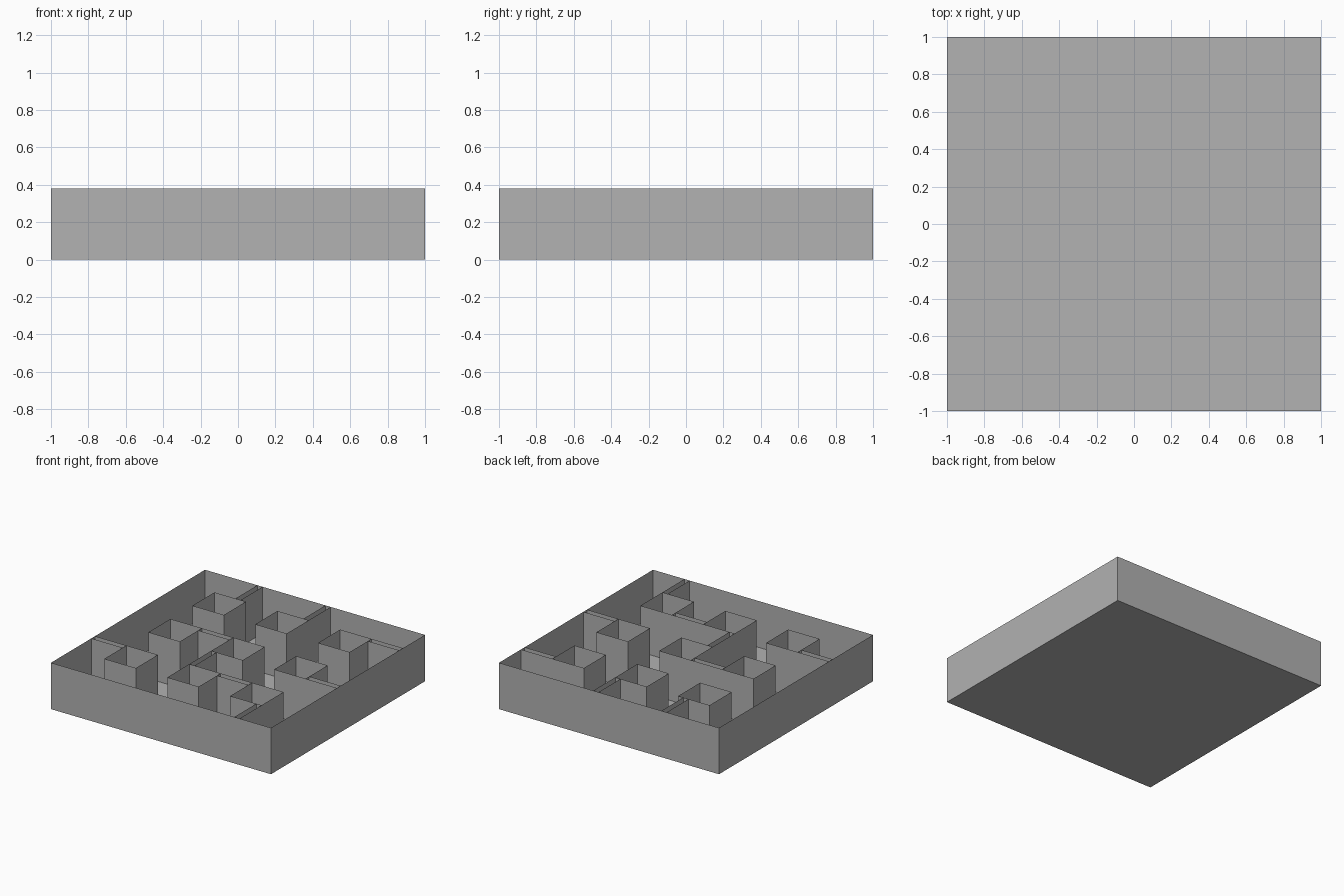
import bpy

if "Cube" in bpy.data.objects:
    bpy.data.objects.remove(bpy.data.objects["Cube"])

CELL = 2 / 7          # maze grid spacing
THICK = CELL / 6      # gap between the two sheets of a thin wall
HEIGHT = 0.381

grey = bpy.data.materials.new("plain_grey")
grey.diffuse_color = (0.445, 0.445, 0.445, 1)
grey.use_nodes = True
grey.node_tree.nodes["Principled BSDF"].inputs["Base Color"].default_value = grey.diffuse_color


def add_mesh(name, verts, faces):
    mesh = bpy.data.meshes.new(name)
    mesh.from_pydata(verts, [], faces)
    mesh.materials.append(grey)
    obj = bpy.data.objects.new(name, mesh)
    bpy.context.collection.objects.link(obj)
    return obj


def open_box(name, x0, x1, y0, y1, sides=(0, 1, 2, 3), floor=False):
    """Upright sheets without a lid; sides: 0 front, 1 right, 2 back, 3 left."""
    ring = [(x0, y0), (x1, y0), (x1, y1), (x0, y1)]
    verts = [(x, y, z) for z in (0, HEIGHT) for x, y in ring]
    faces = [(i, (i + 1) % 4, (i + 1) % 4 + 4, i + 4) for i in sides]
    if floor:
        faces.append((0, 3, 2, 1))
    return add_mesh(name, verts, faces)


# Tray: floor and outer walls
open_box("floor_and_outer_wall", -1, 1, -1, 1, floor=True)

# Nine hollow square pillars
half = CELL / 2
for i in (-1, 0, 1):
    for j in (-1, 0, 1):
        cx, cy = i * 2 * CELL, j * 2 * CELL
        open_box("pillar", cx - half, cx + half, cy - half, cy + half)

# Thin walls: pillar column, pillar row, direction, offset across the pillar (sixths)
walls = [
    (-1, -1, "left", 5), (-1, 0, "right", 5), (-1, 1, "back", 4),
    (0, -1, "right", 5), (0, 0, "front", 0), (0, 1, "back", 5),
    (1, -1, "front", 5), (1, 0, "right", 0), (1, 1, "right", 5),
]
for i, j, way, step in walls:
    cx, cy = i * 2 * CELL, j * 2 * CELL
    sign = 1 if way in ("right", "back") else -1
    near, far = sorted((sign * half, sign * (half + CELL)))
    a = -half + step * THICK
    if way in ("left", "right"):
        open_box("thin_wall_x", cx + near, cx + far, cy + a, cy + a + THICK, (0, 2))
    else:
        open_box("thin_wall_y", cx + a, cx + a + THICK, cy + near, cy + far, (1, 3))
